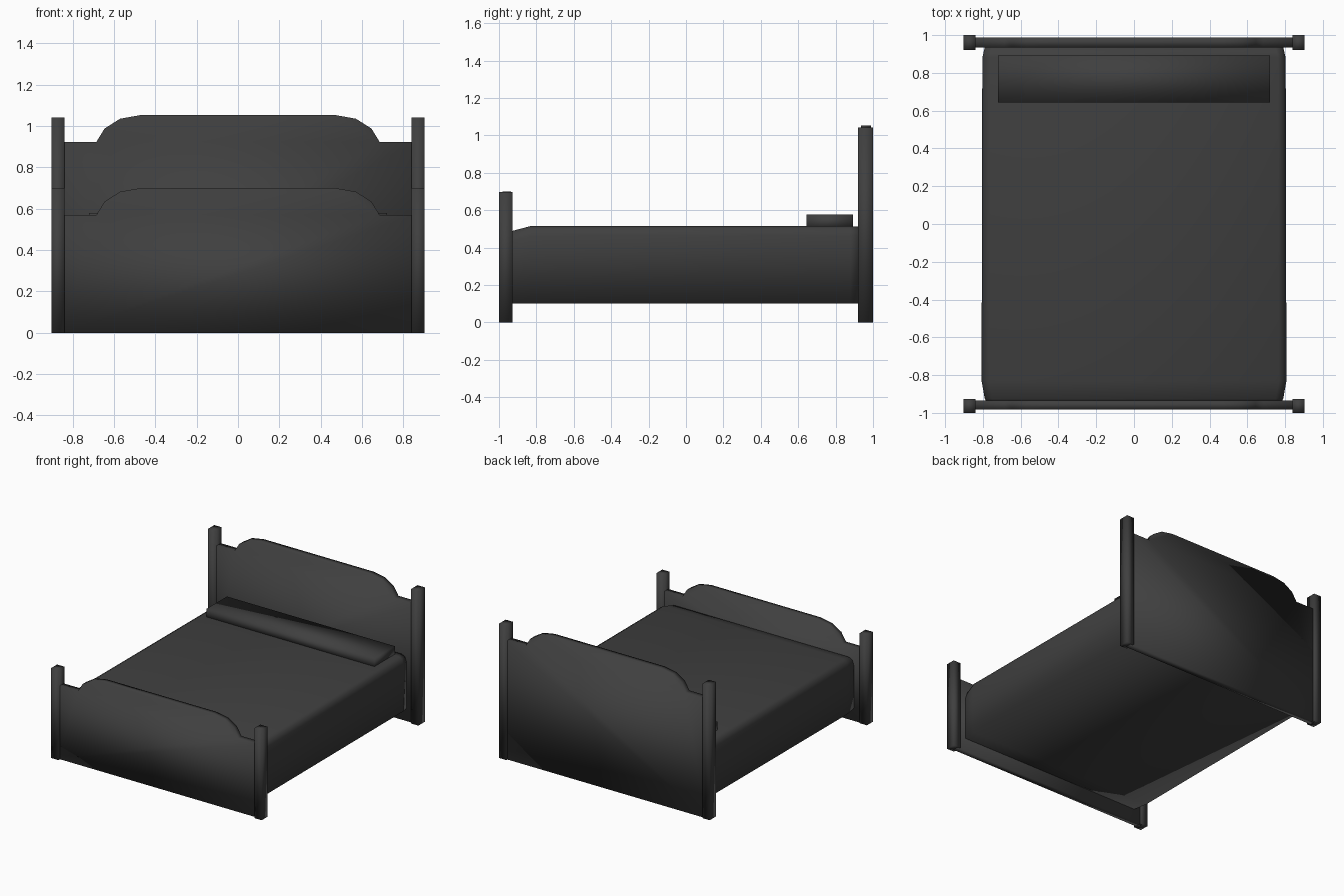
import bpy
import bmesh

cube = bpy.data.objects.get("Cube")
if cube:
    bpy.data.objects.remove(cube, do_unlink=True)

# Single dark grey finish
GREY = (0.05, 0.05, 0.05, 1)
grey = bpy.data.materials.new("dark grey")
grey.use_nodes = True
grey.diffuse_color = GREY
bsdf = next(n for n in grey.node_tree.nodes if n.type == "BSDF_PRINCIPLED")
bsdf.inputs["Base Color"].default_value = GREY


def loft(name, rings):
    """Join matching closed rings of points and cap both ends."""
    bm = bmesh.new()
    loops = [[bm.verts.new(p) for p in ring] for ring in rings]
    for a, b in zip(loops, loops[1:]):
        for i in range(len(a)):
            j = (i + 1) % len(a)
            bm.faces.new((a[i], a[j], b[j], b[i]))
    bm.faces.new(loops[0])
    bm.faces.new(loops[-1])
    bmesh.ops.recalc_face_normals(bm, faces=bm.faces)
    for face in bm.faces:
        face.smooth = True
    mesh = bpy.data.meshes.new(name)
    bm.to_mesh(mesh)
    bm.free()
    mesh.materials.append(grey)
    obj = bpy.data.objects.new(name, mesh)
    bpy.context.collection.objects.link(obj)
    return obj


def mirrored(half):
    """Close a right-hand outline with its mirror image."""
    return half + [(-x, z) for x, z in reversed(half)]


def box(name, x0, x1, y0, y1, z0, z1):
    outline = [(x0, z0), (x1, z0), (x1, z1), (x0, z1)]
    return loft(name, [[(x, y, z) for x, z in outline] for y in (y0, y1)])


def board(name, y0, y1, top):
    """Arched panel with low shoulders beside the posts."""
    half = [(0.86, 0), (0.86, top - 0.13), (0.685, top - 0.13),
            (0.645, top - 0.065), (0.57, top - 0.018), (0.47, top)]
    return loft(name, [[(x, y, z) for x, z in mirrored(half)] for y in (y0, y1)])


# Head and foot boards
board("headboard", 0.935, 0.988, 1.053)
board("footboard", -0.982, -0.935, 0.70)

# Corner posts
for side, s in (("left", 1), ("right", -1)):
    x0, x1 = sorted((s * 0.84, s * 0.903))
    box(side + "_head_post", x0, x1, 0.92, 1.0, 0, 1.042)
    box(side + "_foot_post", x0, x1, -1.0, -0.927, 0, 0.697)

# Mattress: softened section narrowing at both ends
stations = [(-0.945, 0.78, 0.475), (-0.925, 0.79, 0.49), (-0.83, 0.807, 0.515),
            (0.88, 0.803, 0.515), (0.935, 0.79, 0.51)]
rings = []
for y, w, top in stations:
    half = [(w, 0.10), (w, top - 0.05), (w - 0.012, top - 0.015), (w - 0.04, top)]
    rings.append([(x, y, z) for x, z in mirrored(half)])
loft("mattress", rings)

# Long pillow
box("pillow", -0.72, 0.72, 0.643, 0.893, 0.50, 0.578)
